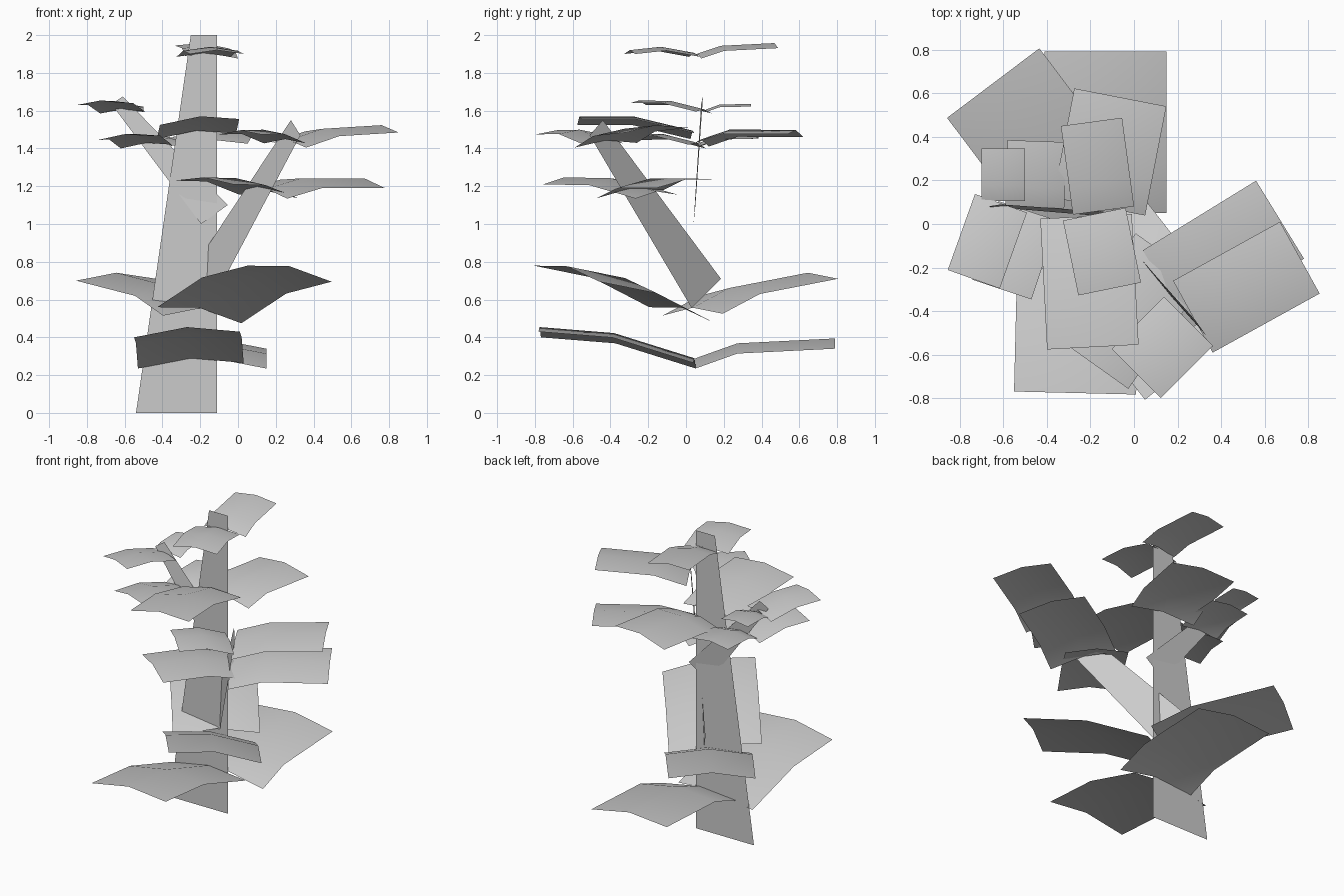
import bpy
import math
from mathutils import Vector

cube = bpy.data.objects.get("Cube")
if cube:
    bpy.data.objects.remove(cube, do_unlink=True)

# Single flat grey shared by wood and foliage
GREY = (0.6, 0.6, 0.6, 1.0)
mat = bpy.data.materials.new("plain grey")
mat.use_nodes = True
mat.diffuse_color = GREY
bsdf = mat.node_tree.nodes["Principled BSDF"]
bsdf.inputs["Base Color"].default_value = GREY
bsdf.inputs["Roughness"].default_value = 0.9


def add_mesh(name, verts, faces, smooth=False):
    mesh = bpy.data.meshes.new(name)
    mesh.from_pydata([tuple(v) for v in verts], [], faces)
    mesh.materials.append(mat)
    for p in mesh.polygons:
        p.use_smooth = smooth
    obj = bpy.data.objects.new(name, mesh)
    bpy.context.collection.objects.link(obj)


def leaf_card(name, x, y, z, heading, width, length, rise, roll):
    """Sheet hinged at the middle of its inner edge, growing along 'heading' (degrees).
    It climbs by 'rise', tilts sideways by 'roll', and has a raised crease and centre line."""
    h = math.radians(heading)
    along = Vector((length * math.cos(h), length * math.sin(h), rise))
    across = Vector((width * math.sin(h), -width * math.cos(h), roll))
    # front leaves crease further out than back leaves
    crease = 0.41 - 0.11 * math.sin(h)
    verts = []
    for t in (0, crease, 1):
        for s in (-0.5, 0, 0.5):
            up = width * (0.085 * (t == crease) + 0.07 * (s == 0))
            verts.append(Vector((x, y, z + up)) + along * t + across * s)
    faces = [(i, i + 3, i + 4, i + 1)[::-1] for i in (0, 1, 3, 4)]
    add_mesh(name, verts, faces, smooth=True)


# Trunk and branches: flat sheets
add_mesh("trunk", [(-0.54, 0.05, 0), (-0.11, 0.05, 0),
                   (-0.11, 0.05, 2), (-0.25, 0.05, 2)], [(0, 1, 2, 3)])
add_mesh("left_branch", [(-0.275, 0.185, 0.71), (-0.155, 0.03, 0.555),
                         (0.33, -0.51, 1.47), (0.28, -0.44, 1.55)], [(0, 1, 2, 3)])
add_mesh("right_branch", [(-0.195, 0.04, 1.0), (-0.055, 0.05, 1.10),
                          (-0.61, 0.09, 1.675), (-0.67, 0.08, 1.635)], [(0, 1, 2, 3)])

# Foliage: name, hinge x y z, heading, width, length, rise, roll
LEAVES = [
    # lower trunk
    ("low_front_leaf", -0.25, 0.045, 0.25, 268.6, 0.56, 0.82, 0.165, -0.03),
    ("low_back_leaf", -0.13, 0.05, 0.25, 90, 0.56, 0.74, 0.105, -0.03),
    ("mid_back_leaf", -0.185, 0.035, 0.52, 127, 0.53, 0.765, 0.185, 0.01),
    ("mid_front_leaf", -0.205, -0.02, 0.517, -52, 0.565, 0.776, 0.22, 0.085),
    # left branch
    ("branch_front_leaf", 0.165, -0.155, 1.145, 234.5, 0.386, 0.6, 0.075, 0.02),
    ("branch_side_leaf", 0.15, -0.30, 1.157, 31.6, 0.42, 0.61, 0.055, -0.045),
    ("branch_tip_side_leaf", 0.27, -0.425, 1.417, 28.9, 0.376, 0.56, 0.08, -0.025),
    ("branch_tip_front_leaf", 0.25, -0.445, 1.427, 225, 0.318, 0.34, 0.047, 0),
    # upper trunk and crown
    ("high_front_leaf", -0.22, 0.035, 1.465, -87, 0.42, 0.6, 0.075, -0.03),
    ("high_back_leaf", -0.16, 0.08, 1.418, 79, 0.43, 0.51, 0.05, 0.015),
    ("crown_back_leaf", -0.14, 0.062, 1.883, 97.7, 0.283, 0.41, 0.055, -0.014),
    ("crown_front_leaf", -0.182, 0.045, 1.885, -78.4, 0.293, 0.35, 0.015, 0),
    # right branch
    ("right_tip_front_leaf", -0.61, 0.095, 1.59, 250.3, 0.253, 0.37, 0.045, -0.01),
    ("right_tip_back_leaf", -0.60, 0.105, 1.592, 90, 0.2, 0.24, 0.03, 0),
    ("right_low_front_leaf", -0.485, 0.06, 1.41, 251.6, 0.285, 0.38, 0.045, -0.02),
    ("right_low_back_leaf", -0.455, 0.075, 1.412, 88, 0.27, 0.305, 0.04, 0),
]
for leaf in LEAVES:
    leaf_card(*leaf)
